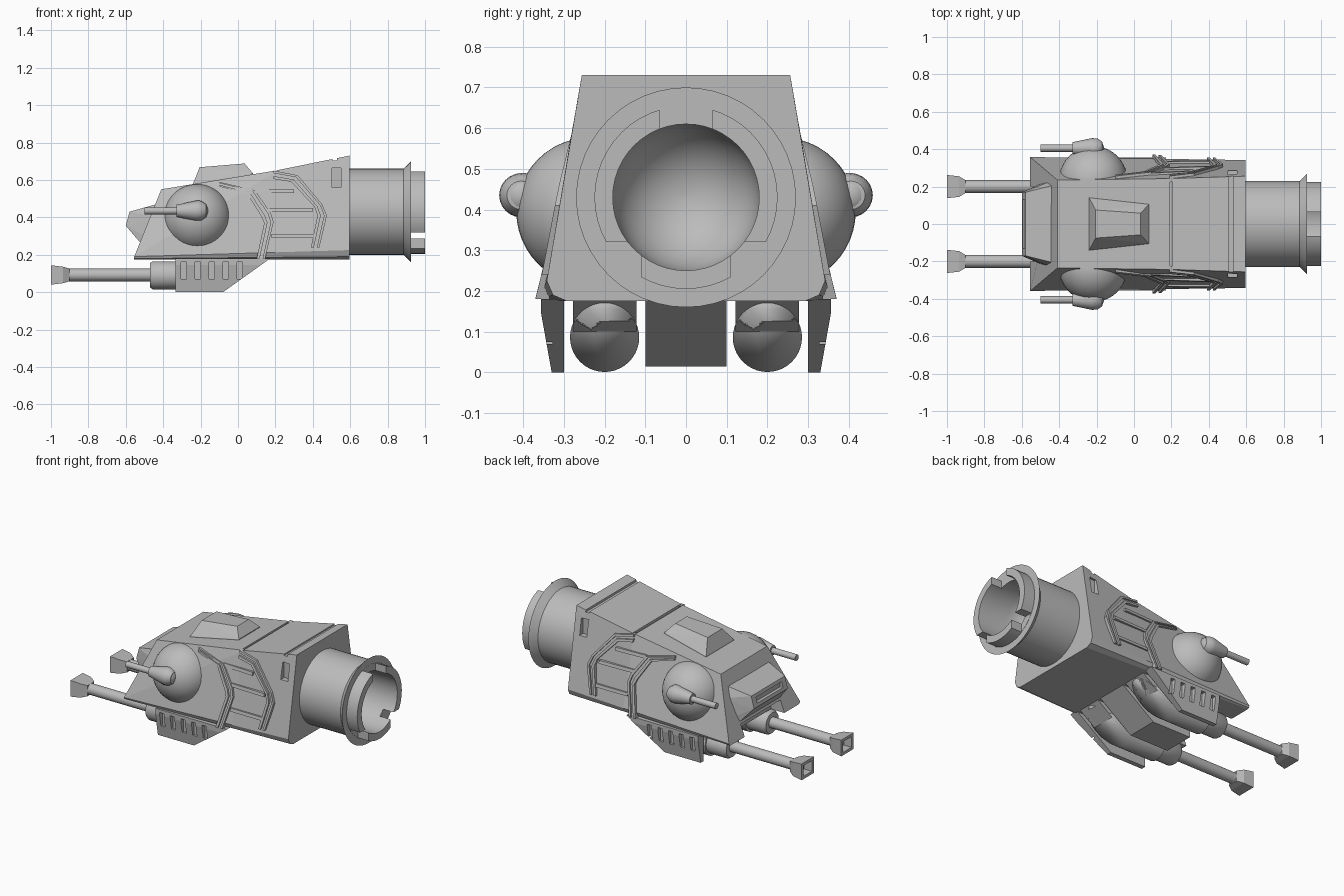
import bpy, bmesh, math
from mathutils import Vector

if "Cube" in bpy.data.objects:
    bpy.data.objects.remove(bpy.data.objects["Cube"])

grey = bpy.data.materials.new("hull_grey")
grey.use_nodes = True
grey.diffuse_color = (0.5, 0.5, 0.5, 1)
grey.node_tree.nodes["Principled BSDF"].inputs["Base Color"].default_value = (0.5, 0.5, 0.5, 1)


def finish(name, bm, smooth=False):
    bmesh.ops.recalc_face_normals(bm, faces=bm.faces[:])
    me = bpy.data.meshes.new(name)
    bm.to_mesh(me)
    bm.free()
    me.materials.append(grey)
    ob = bpy.data.objects.new(name, me)
    bpy.context.collection.objects.link(ob)
    if smooth:
        activate(ob)
        bpy.ops.object.shade_smooth_by_angle(angle=math.radians(35))
    return ob


def activate(ob):
    bpy.ops.object.select_all(action="DESELECT")
    ob.select_set(True)
    bpy.context.view_layer.objects.active = ob


def loft(name, rings, closed=False, smooth=False):
    """Skin matching rings of points; cap the ends unless closed on itself."""
    bm = bmesh.new()
    vs = [[bm.verts.new(p) for p in ring] for ring in rings]
    n = len(vs[0])
    pairs = list(zip(vs, vs[1:])) + ([(vs[-1], vs[0])] if closed else [])
    for a, b in pairs:
        for i in range(n):
            j = (i + 1) % n
            bm.faces.new((a[i], a[j], b[j], b[i]))
    if not closed:
        bm.faces.new(vs[0])
        bm.faces.new(vs[-1])
    return finish(name, bm, smooth)


def lathe(name, profile, y, z, n=40, closed=False):
    """Turn (x, radius) pairs about an axis along x."""
    rings = [[(x, y + r * math.cos(math.tau * i / n), z + r * math.sin(math.tau * i / n))
              for i in range(n)] for x, r in profile]
    return loft(name, rings, closed, True)


def box(name, x0, x1, y0, y1, z0, z1):
    ring = [(y0, z0), (y1, z0), (y1, z1), (y0, z1)]
    return loft(name, [[(x, y, z) for y, z in ring] for x in (x0, x1)])


def hull(name, pts):
    bm = bmesh.new()
    for p in pts:
        bm.verts.new(p)
    bmesh.ops.convex_hull(bm, input=bm.verts[:])
    bmesh.ops.dissolve_limit(bm, angle_limit=0.02, verts=bm.verts[:], edges=bm.edges[:])
    return finish(name, bm)


def cut(ob, cutters):
    for c in cutters:
        c.hide_render = True
        mod = ob.modifiers.new("cut", "BOOLEAN")
        mod.operation, mod.solver, mod.object = "DIFFERENCE", "EXACT", c
        activate(ob)
        bpy.ops.object.modifier_apply(modifier=mod.name)
        bpy.data.objects.remove(c)


def slope_cut(ob):
    """Trim the rear of a belly part along the common slanted plane."""
    bm = bmesh.new()
    bm.from_mesh(ob.data)
    geom = bm.verts[:] + bm.edges[:] + bm.faces[:]
    res = bmesh.ops.bisect_plane(bm, geom=geom, plane_co=(-0.08, 0, 0),
                                 plane_no=Vector((0.175, 0, -0.245)), clear_outer=True)
    edges = [e for e in res["geom_cut"] if isinstance(e, bmesh.types.BMEdge)]
    bmesh.ops.holes_fill(bm, edges=edges, sides=0)
    bm.to_mesh(ob.data)
    bm.free()


def lerp(a, b, t):
    return a + (b - a) * t


def top_edge(x):
    """Half width and height of the roof edge."""
    if x < 0.2:
        t = (x + 0.41) / 0.61
        return lerp(0.235, 0.243, t), lerp(0.55, 0.65, t)
    t = (x - 0.2) / 0.395
    return lerp(0.243, 0.256, t), lerp(0.65, 0.73, t)


def low_edge(x):
    t = (x + 0.555) / 1.15
    return lerp(0.358, 0.342, t), lerp(0.19, 0.225, t)


def side_y(x, z):
    (yt, zt), (yl, zl) = top_edge(x), low_edge(x)
    return lerp(yl, yt, (z - zl) / (zt - zl))


# Main hull: three cross-sections, the front one raked back
def section(x_low, x_top):
    (yt, zt), (yl, zl) = top_edge(x_top), low_edge(x_low)
    r = zl - 0.175
    half = [(x_top, yt, zt), (x_low, yl, zl), (x_low, yl - 0.3 * r, 0.175 + 0.3 * r),
            (x_low, yl - r, 0.175)]
    return half + [(x, -y, z) for x, y, z in reversed(half)]


hull_body = loft("hull", [section(-0.555, -0.41), section(0.2, 0.2), section(0.595, 0.595)])
cuts = [box("jaw_cut", -0.7, -0.46, -0.2, 0.2, 0.1, 0.25),
        box("roof_groove_cut", 0.19, 0.207, -0.4, 0.4, 0.636, 0.8),
        box("rear_groove_cut", 0.505, 0.53, -0.4, 0.4, 0.703, 0.8)]
for s in (-1, 1):
    y = side_y(0.53, 0.615) * s
    cuts.append(box("window_cut", 0.502, 0.552, y - 0.022, y + 0.022, 0.56, 0.665))
cut(hull_body, cuts)

# Nose block with slot
nose = hull("nose", [(x, s * y, z) for s in (-1, 1) for x, y, z in
            [(-0.42, 0.21, 0.475), (-0.58, 0.17, 0.43), (-0.6, 0.17, 0.355),
             (-0.525, 0.2, 0.268), (-0.44, 0.24, 0.268), (-0.42, 0.24, 0.4)]])
cut(nose, [box("slot_cut", -0.7, -0.575, -0.13, 0.13, 0.375, 0.41)])

# Roof hatch
hull("roof_hatch", [(x, s * y, z) for s in (-1, 1) for x, y, z in
     [(-0.24, 0.143, 0.56), (-0.24, 0.14, 0.582), (0.08, 0.108, 0.6), (0.08, 0.105, 0.635),
      (-0.205, 0.075, 0.668), (0.035, 0.058, 0.688)]])

# Rear docking tube with a rounded inner end
bowl = [(0.8 - 0.19 * math.sin(a), 0.18 * math.cos(a))
        for a in [math.pi / 2 * i / 8 for i in range(8)]]
lathe("rear_tube", [(0.57, 0.23), (0.885, 0.23), (0.925, 0.27), (0.925, 0.18)]
      + bowl + [(0.61, 0.004)], 0, 0.43, 48)
ring = lathe("tube_collar", [(0.915, 0.225), (1, 0.225), (1, 0.18), (0.915, 0.18)],
             0, 0.43, 48, True)
cut(ring, [box("key_cut", 0.926, 1.1, -0.065, 0.065, 0.5, 0.8)]
    + [box("gap_cut", 0.926, 1.1, min(a, b), max(a, b), 0.1, 0.32)
       for a, b in ((0.11, 0.4), (-0.11, -0.4))])


def strip(name, outer, inner, s, height):
    """Raised strip following the sloped hull side."""
    rings = []
    for (xo, zo), (xi, zi) in zip(outer, inner):
        rings.append([(x, s * (side_y(x, z) + d), z) for x, z, d in
                      ((xo, zo, -0.02), (xo, zo, height), (xi, zi, height), (xi, zi, -0.02))])
    return loft(name, rings)


def between(a, b, t):
    return [(lerp(p[0], q[0], t), lerp(p[1], q[1], t)) for p, q in zip(a, b)]


bands = {
    "forward_rib": ([(-0.1, 0.59), (0.09, 0.545), (0.175, 0.425), (0.19, 0.375), (0.145, 0.18)],
                    [(-0.1, 0.565), (0.05, 0.525), (0.125, 0.405), (0.14, 0.37), (0.1, 0.18)]),
    "rear_rib": ([(0.19, 0.65), (0.32, 0.625), (0.45, 0.47), (0.475, 0.41), (0.435, 0.24)],
                 [(0.19, 0.605), (0.285, 0.59), (0.41, 0.455), (0.425, 0.41), (0.39, 0.24)]),
}

for s, side in ((-1, "front"), (1, "back")):
    # Curved ribs, each two rails with a low channel between
    for name, (outer, inner) in bands.items():
        for part, t0, t1, h in (("outer", 0, 0.3, 0.014), ("channel", 0.3, 0.65, 0.003),
                                ("inner", 0.65, 1, 0.014)):
            strip(f"{side}_{name}_{part}", between(outer, inner, t0),
                  between(outer, inner, t1), s, h)
    # Slats between the ribs
    for x0, x1, z in ((0.09, 0.3, 0.55), (0.16, 0.4, 0.45), (0.18, 0.41, 0.31)):
        strip(f"{side}_slat", [(x0, z), (x1, z)], [(x0, z - 0.02), (x1, z - 0.02)], s, 0.009)

    # Ball turret and its small gun
    bm = bmesh.new()
    bmesh.ops.create_uvsphere(bm, u_segments=40, v_segments=24, radius=0.182)
    bmesh.ops.translate(bm, verts=bm.verts[:], vec=(-0.218, s * 0.235, 0.395))
    finish(f"{side}_turret_ball", bm, True)
    lathe(f"{side}_turret_gun", [(-0.5, 0.019), (-0.33, 0.019), (-0.33, 0.032), (-0.225, 0.054),
          (-0.195, 0.052), (-0.17, 0.035), (-0.165, 0.005)], s * 0.405, 0.435, 24)
    bm = bmesh.new()
    bmesh.ops.create_uvsphere(bm, u_segments=24, v_segments=16, radius=0.055)
    bmesh.ops.translate(bm, verts=bm.verts[:], vec=(-0.215, s * 0.402, 0.435))
    finish(f"{side}_gun_mount", bm, True)

    # Slotted side skirt
    prof = [(0.3, 0), (0.33, 0), (0.356, 0.145), (0.356, 0.18), (0.3, 0.18)]
    skirt = loft(f"{side}_skirt", [[(x, s * y, z) for y, z in prof] for x in (-0.335, 0.2)])
    slope_cut(skirt)
    cut(skirt, [box("skirt_slot_cut", x, x + 0.03, min(s * 0.328, s * 0.4),
                    max(s * 0.328, s * 0.4), 0.07, 0.16)
                for x in [-0.305 + 0.075 * i for i in range(5)]])

    # Belly cannon: housing, barrel and hollow square muzzle
    yc = s * 0.2
    slope_cut(lathe(f"{side}_cannon_housing", [(-0.335, 0.085), (0.2, 0.085)], yc, 0.086))
    slope_cut(box(f"{side}_cannon_mount", -0.335, 0.2, yc - 0.078, yc + 0.078, 0.1, 0.18))
    lathe(f"{side}_cannon_collar", [(-0.47, 0.065), (-0.455, 0.075), (-0.32, 0.075)], yc, 0.09)
    lathe(f"{side}_cannon_barrel", [(-0.91, 0.034), (-0.46, 0.034)], yc, 0.092, 24)
    rings = [[(x, yc + a * w, 0.092 + b * h) for a, b in ((-1, -1), (1, -1), (1, 1), (-1, 1))]
             for x, w, h in ((-0.9, 0.034, 0.034), (-0.935, 0.055, 0.044), (-1, 0.062, 0.052),
                             (-1, 0.042, 0.034), (-0.95, 0.036, 0.03))]
    loft(f"{side}_cannon_muzzle", rings)

# Belly box between the cannons
slope_cut(box("belly_box", -0.33, 0.2, -0.1, 0.1, 0.015, 0.18))
